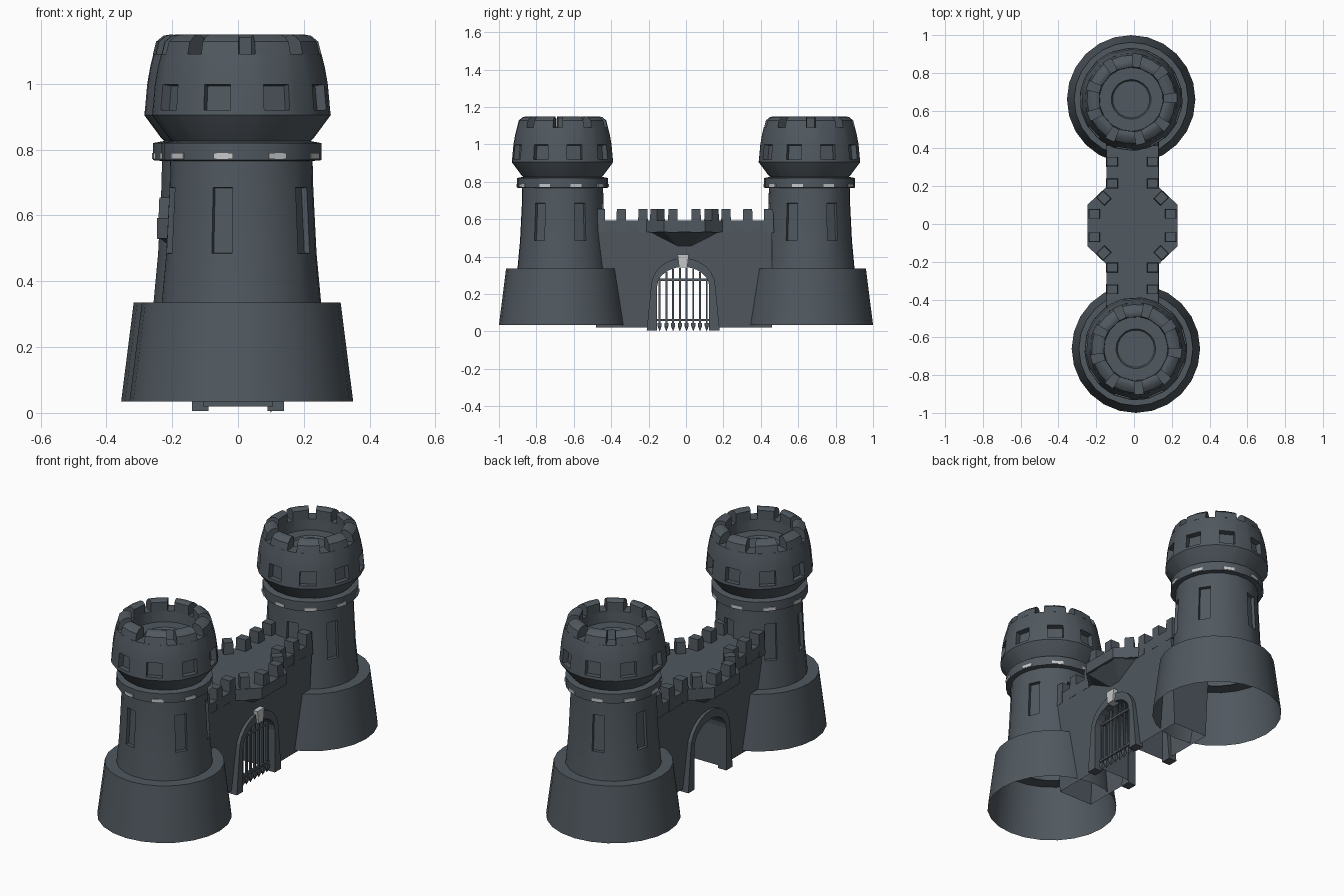
import bpy, bmesh
from math import sin, cos, radians, pi

cube = bpy.data.objects.get("Cube")
if cube:
    bpy.data.objects.remove(cube)


def material(name, rgb):
    m = bpy.data.materials.new(name)
    m.use_nodes = True
    m.diffuse_color = (*rgb, 1)
    m.node_tree.nodes["Principled BSDF"].inputs["Base Color"].default_value = (*rgb, 1)
    return m


STONE = material("slate_stone", (0.08, 0.098, 0.115))
PALE = material("pale_stone", (0.56, 0.57, 0.58))


def finish(name, bm, mat, smooth=False):
    me = bpy.data.meshes.new(name)
    bm.normal_update()
    bm.to_mesh(me)
    bm.free()
    me.materials.append(mat)
    ob = bpy.data.objects.new(name, me)
    bpy.context.collection.objects.link(ob)
    if smooth:
        bpy.ops.object.select_all(action="DESELECT")
        ob.select_set(True)
        bpy.context.view_layer.objects.active = ob
        bpy.ops.object.shade_smooth_by_angle(angle=radians(30))
    return ob


def polar(c, r, deg, z):
    a = radians(deg)
    return (c[0] + r * sin(a), c[1] - r * cos(a), z)


def lathe(name, c, profile, angles, recess_row=None, first=0, depth=0.02):
    """Revolve a profile; push in every fourth face of one row."""
    bm = bmesh.new()
    rings = [[bm.verts.new(polar(c, r, a, z)) for a in angles] for r, z in profile]
    n, holes = len(angles), []
    for i in range(len(rings) - 1):
        for j in range(n):
            k = (j + 1) % n
            f = bm.faces.new((rings[i][j], rings[i][k], rings[i + 1][k], rings[i + 1][j]))
            if i == recess_row and j % 4 == first:
                holes.append(f)
    bm.normal_update()
    if holes:
        bmesh.ops.inset_individual(bm, faces=holes, thickness=0.002, depth=-depth)
    bmesh.ops.remove_doubles(bm, verts=bm.verts, dist=0.0005)
    return finish(name, bm, STONE, True)


def hulls(name, parts, mat=STONE, smooth=False):
    """One object from several convex blocks."""
    bm = bmesh.new()
    for pts in parts:
        vs = [bm.verts.new(p) for p in pts]
        bmesh.ops.convex_hull(bm, input=vs)
    return finish(name, bm, mat, smooth)


def prism(name, pts, lo, hi, axis="x", taper=None):
    """Extrude a flat outline along x or z; a tapered prism is open below."""
    bm = bmesh.new()
    ends = [[bm.verts.new((t, *p) if axis == "x" else (*p, t)) for p in pts] for t in (lo, hi)]
    for ring in ends:
        bm.faces.new(ring)
    for j in range(len(pts)):
        k = (j + 1) % len(pts)
        bm.faces.new((ends[0][j], ends[0][k], ends[1][k], ends[1][j]))
    bmesh.ops.recalc_face_normals(bm, faces=bm.faces)
    if taper:
        low = min(v.co.z for v in bm.verts)
        under = [f for f in bm.faces if all(v.co.z == low for v in f.verts)]
        bmesh.ops.delete(bm, geom=under, context="FACES_ONLY")
        for v in bm.verts:
            v.co.x *= taper(v.co.z)
    return finish(name, bm, STONE)


def block(x, y, z0, z1, sx, sy, turn=0, top=1.0):
    """Corner points of a turned, tapered block."""
    pts = []
    for z, s in ((z0, 0.5), (z1, top / 2)):
        for i in (-s, s):
            for j in (-s, s):
                dx, dy = i * sx, j * sy
                pts.append((x + dx * cos(turn) - dy * sin(turn),
                            y + dx * sin(turn) + dy * cos(turn), z))
    return pts


# Towers
EVEN = [i * 15 for i in range(24)]
SLITS = [-15, 57, 115, 170, 230, 285]


def tower(side, c, phase, slits):
    bays = [phase + 40 * k for k in range(9)]
    columns = []
    for a, b in zip(slits, slits[1:] + [slits[0] + 360]):
        gap = (b - a - 16) / 3
        columns += [a - 8, a + 8, a + 8 + gap, a + 8 + 2 * gap]
    lathe(side + "_tower_base", c, [(0.34, 0.035), (0.302, 0.335), (0.23, 0.335)], EVEN)
    lathe(side + "_tower_shaft", c,
          [(0.243, 0.335), (0.229, 0.485), (0.219, 0.685), (0.217, 0.77)], columns, 1, 0, 0.018)
    lathe(side + "_tower_collar", c,
          [(0.21, 0.765), (0.243, 0.768), (0.243, 0.82), (0.21, 0.826)], EVEN)
    # Flared head with square openings and a sunken floor
    lathe(side + "_tower_head", c,
          [(0.205, 0.82), (0.22, 0.835), (0.272, 0.905), (0.27, 0.92), (0.263, 0.998),
           (0.254, 1.05), (0.244, 1.09), (0.172, 1.09), (0.168, 1.03),
           (0.105, 1.03), (0.098, 1.02), (0.0, 1.02)],
          [b + a for b in bays for a in (-14, -9, 9, 14)], 3, 1, 0.03)
    # Thick merlons with rounded, inward-leaning crowns
    hulls(side + "_tower_merlons",
          [[polar(c, r, b + a, z) for a in (-14, 0, 14)
            for r, z in ((0.244, 1.088), (0.234, 1.128), (0.212, 1.146),
                         (0.19, 1.15), (0.172, 1.14), (0.172, 1.088))]
           for b in bays], STONE, True)
    # Pale plates on the collar
    hulls(side + "_collar_plates",
          [[polar(c, r, b + a + 3, z) for a in (-7, 7)
            for r in (0.236, 0.247) for z in (0.772, 0.789)] for b in bays], PALE)


tower("front", (0.01, -0.66), -16, SLITS)
tower("back", (-0.015, 0.66), -8, [180 - a for a in reversed(SLITS)])

# Gate wall with an arched passage
GY = -0.015
CX, CY = -0.008, -0.008


def arch(w, foot, spring, top, low, n=12):
    """Arch outline from one foot over the top to the other."""
    pts = [(GY - foot, low)]
    for i in range(n + 1):
        a = pi - pi * i / n
        pts.append((GY + w * cos(a), spring + (top - spring) * sin(a)))
    return pts + [(GY + foot, low)]


wall = [(-0.48, 0.02)] + arch(0.14, 0.14, 0.24, 0.345, 0.02) + [(0.46, 0.02), (0.46, 0.54), (-0.48, 0.54)]
prism("gate_wall", wall, -1, 1, taper=lambda z: 0.105 + 0.05 * z)

outer = arch(0.172, 0.195, 0.24, 0.392, 0.005)
inner = arch(0.139, 0.139, 0.24, 0.344, 0.005)
for side, s in (("left", 1), ("right", -1)):
    prism(side + "_gate_arch", outer + inner[::-1], s * 0.09, s * 0.14)

hulls("keystone", [[(x, GY + j * w, z) for x in (0.11, 0.152) for j in (-1, 1)
                    for w, z in ((0.022, 0.342), (0.03, 0.412))]], PALE)

# Portcullis
bars = []
for i in range(8):
    y = GY + (i - 3.5) * 0.036
    h = 0.24 + 0.1 * (1 - ((y - GY) / 0.14) ** 2) ** 0.5
    bars.append(block(0.1, y, 0.04, h, 0.01, 0.01))
    bars.append(block(0.1, y, 0.028, 0.045, 0.022, 0.022) + [(0.1, y, 0.0)])
for z in (0.055, 0.27):
    bars.append(block(0.1, GY, z, z + 0.012, 0.014, 0.28))
hulls("portcullis", bars)

# Walkway with a wider middle, and the corbel that carries it
quarter = [(0.138, 0.47), (0.138, 0.205), (0.238, 0.11)]
half = [(x, -y) for x, y in quarter] + quarter[::-1]
deck = [(CX + s * x, CY + s * y) for s in (1, -1) for x, y in half]
prism("walkway", deck, 0.53, 0.592, "z")
hulls("corbel", [[(CX + i * x, CY + j * y, z) for i in (-1, 1) for j in (-1, 1)
                  for x, y, z in ((0.23, 0.107, 0.531), (0.13, 0.19, 0.531), (0.115, 0.02, 0.44))]])

# Walkway merlons
spots = [(0.108, 0.45, 0), (0.108, 0.338, 0), (0.108, 0.222, 0), (0.152, 0.145, pi / 4), (0.203, 0.062, 0)]
hulls("walkway_merlons",
      [block(CX + i * x, CY + j * y, 0.528, 0.655, 0.066, 0.056, i * j * t, 0.85)
       for i in (-1, 1) for j in (-1, 1) for x, y, t in spots])
